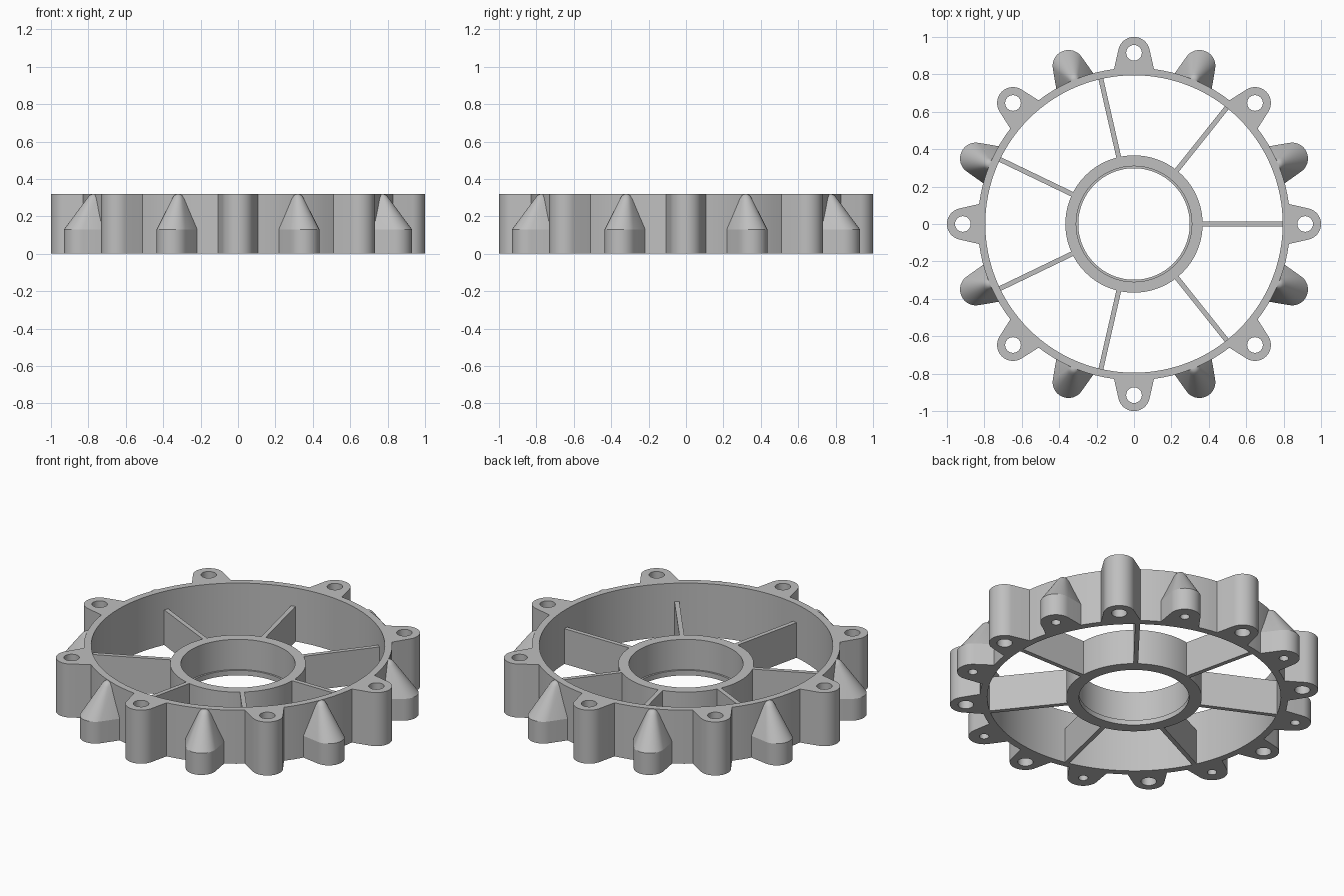
import bpy, bmesh
from math import sin, cos, pi, radians, atan2, asin
from mathutils import Matrix

if "Cube" in bpy.data.objects:
    bpy.data.objects.remove(bpy.data.objects["Cube"], do_unlink=True)

grey = bpy.data.materials.new("plain grey")
grey.use_nodes = True
colour = (0.52, 0.52, 0.52, 1)
grey.diffuse_color = colour
grey.node_tree.nodes["Principled BSDF"].inputs["Base Color"].default_value = colour

HEIGHT, HUB_HEIGHT, PEG_HEIGHT = 0.32, 0.21, 0.13
RIM_OUT, RIM_IN = 0.835, 0.795
LUG_X, LUG_R, FOOT = 0.915, 0.085, 0.107


def finish(obj):
    obj.data.materials.clear()
    obj.data.materials.append(grey)
    bpy.ops.object.select_all(action="DESELECT")
    obj.select_set(True)
    bpy.context.view_layer.objects.active = obj
    bpy.ops.object.shade_smooth_by_angle(angle=radians(25))


def mesh_object(name, bm):
    bmesh.ops.recalc_face_normals(bm, faces=bm.faces[:])
    mesh = bpy.data.meshes.new(name)
    bm.to_mesh(mesh)
    bm.free()
    obj = bpy.data.objects.new(name, mesh)
    bpy.context.collection.objects.link(obj)
    finish(obj)
    return obj


def circle(r, n=96, x=0.0, y=0.0):
    return [(x + r * cos(2 * pi * i / n), y + r * sin(2 * pi * i / n)) for i in range(n)]


def turn(points, a):
    return [(x * cos(a) - y * sin(a), x * sin(a) + y * cos(a)) for x, y in points]


def plate(name, loops, z0, z1):
    """Extrude an outline with holes from z0 to z1."""
    curve = bpy.data.curves.new(name, "CURVE")
    curve.dimensions, curve.fill_mode = "2D", "BOTH"
    curve.extrude = (z1 - z0) / 2
    for loop in loops:
        spline = curve.splines.new("POLY")
        spline.points.add(len(loop) - 1)
        for p, (x, y) in zip(spline.points, loop):
            p.co = (x, y, 0, 1)
        spline.use_cyclic_u = True
    temp = bpy.data.objects.new(name, curve)
    bpy.context.collection.objects.link(temp)
    bpy.context.view_layer.update()
    mesh = bpy.data.meshes.new_from_object(temp.evaluated_get(bpy.context.evaluated_depsgraph_get()))
    bpy.data.objects.remove(temp, do_unlink=True)
    bm = bmesh.new()
    bm.from_mesh(mesh)
    bpy.data.meshes.remove(mesh)
    bmesh.ops.remove_doubles(bm, verts=bm.verts[:], dist=0.0002)
    bmesh.ops.translate(bm, verts=bm.verts[:], vec=(0, 0, (z0 + z1) / 2))
    return mesh_object(name, bm)


def lug(cx, r, foot_x, foot, n=20):
    """Rounded nose with flared sides, listed counter-clockwise."""
    dx, dy = foot_x - cx, foot
    a = atan2(dy, dx) - (pi / 2 - asin(r / (dx * dx + dy * dy) ** 0.5))
    arc = [(cx + r * cos(t), r * sin(t)) for t in (-a + 2 * a * i / n for i in range(n + 1))]
    return [(foot_x, -foot)] + arc + [(foot_x, foot)]


# Outer rim with eight full-height drilled lugs
foot_x = (RIM_OUT ** 2 - FOOT ** 2) ** 0.5
foot_a = atan2(FOOT, foot_x)
nose = lug(LUG_X, LUG_R, foot_x, FOOT)
outline, holes = [], []
for k in range(8):
    a = k * pi / 4
    outline += turn(nose, a)
    gap = pi / 4 - 2 * foot_a
    outline += [(RIM_OUT * cos(t), RIM_OUT * sin(t))
                for t in (a + foot_a + gap * i / 9 for i in range(1, 9))]
    holes.append(turn(circle(0.042, 24, LUG_X), a))
plate("rim_with_lugs", [outline, circle(RIM_IN, 128)] + holes, 0, HEIGHT)

# Hub sleeve with a small lip at its lower edge
bm = bmesh.new()
profile = [(0.367, 0), (0.367, HUB_HEIGHT), (0.309, HUB_HEIGHT), (0.309, 0.03), (0.298, 0.03), (0.298, 0)]
rings = [[bm.verts.new((x, y, z)) for x, y in circle(r)] for r, z in profile]
for a, b in zip(rings, rings[1:] + rings[:1]):
    for i in range(len(a)):
        j = (i + 1) % len(a)
        bm.faces.new((a[i], a[j], b[j], b[i]))
mesh_object("hub", bm)

# Seven thin spokes
for k in range(7):
    bm = bmesh.new()
    bmesh.ops.create_cube(bm, size=1)
    bmesh.ops.scale(bm, verts=bm.verts[:], vec=(0.45, 0.026, HUB_HEIGHT))
    bmesh.ops.translate(bm, verts=bm.verts[:], vec=(0.581, 0, HUB_HEIGHT / 2))
    bmesh.ops.rotate(bm, verts=bm.verts[:], matrix=Matrix.Rotation(2 * pi * k / 7, 3, "Z"))
    mesh_object(f"spoke_{k + 1}", bm)

# Eight short drilled pegs, each with a tapered, rounded peak against the rim
inner = [(0.81, FOOT - 0.007), (0.81, 0.007 - FOOT)]
sections = [(PEG_HEIGHT, nose + inner)]
for z, cx, r in ((0.295, 0.842, 0.030), (0.31, 0.838, 0.022), (0.317, 0.836, 0.013), (HEIGHT - 0.001, 0.834, 0.004)):
    tip = lug(cx, r, cx - 0.012, r * 1.15)
    sections.append((z, tip + [(0.81, r * 1.15), (0.81, -r * 1.15)]))
for k in range(8):
    a = (k + 0.5) * pi / 4
    plate(f"peg_base_{k + 1}", [turn(nose + inner, a), turn(circle(0.026, 20, LUG_X), a)], 0, PEG_HEIGHT)
    bm = bmesh.new()
    rings = [[bm.verts.new((x, y, z)) for x, y in turn(s, a)] for z, s in sections]
    for lo, hi in zip(rings, rings[1:]):
        for i in range(len(lo)):
            j = (i + 1) % len(lo)
            bm.faces.new((lo[i], lo[j], hi[j], hi[i]))
    bm.faces.new(rings[0][::-1])
    bm.faces.new(rings[-1])
    mesh_object(f"peg_peak_{k + 1}", bm)
